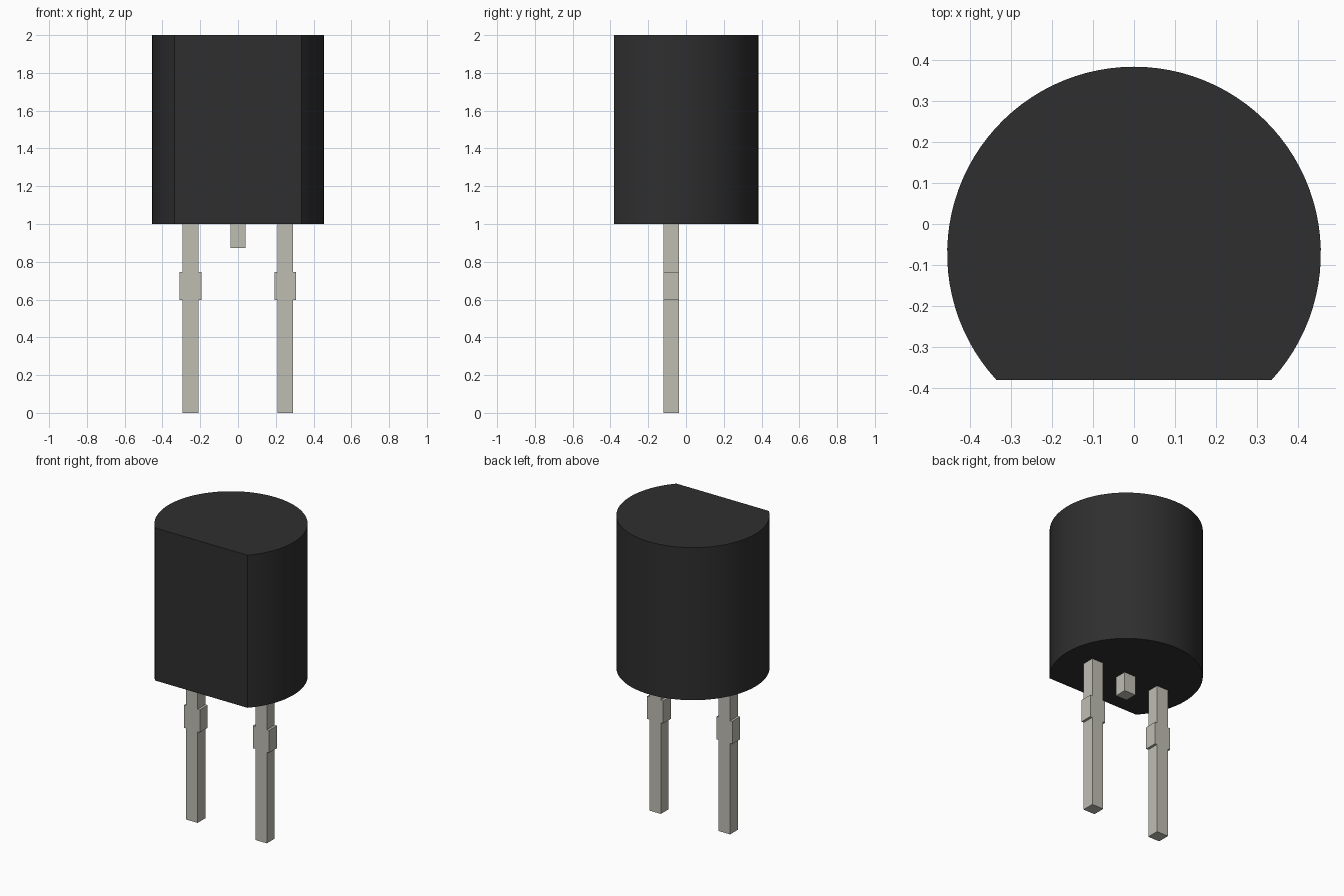
import bpy, bmesh, math

cube = bpy.data.objects.get("Cube")
if cube:
    bpy.data.objects.remove(cube, do_unlink=True)


def material(name, color, rough):
    m = bpy.data.materials.new(name)
    m.use_nodes = True
    m.diffuse_color = color
    bsdf = m.node_tree.nodes["Principled BSDF"]
    bsdf.inputs["Base Color"].default_value = color
    bsdf.inputs["Roughness"].default_value = rough
    return m


black = material("black plastic", (0.028, 0.028, 0.028, 1), 0.6)
metal = material("tinned metal", (0.52, 0.51, 0.45, 1), 0.5)


def prism(name, points, direction, mat):
    """Extrude a closed outline of 3D points along a direction."""
    bm = bmesh.new()
    face = bm.faces.new([bm.verts.new(p) for p in points])
    ext = bmesh.ops.extrude_face_region(bm, geom=[face])
    moved = [v for v in ext["geom"] if isinstance(v, bmesh.types.BMVert)]
    bmesh.ops.translate(bm, verts=moved, vec=direction)
    bmesh.ops.recalc_face_normals(bm, faces=bm.faces)
    mesh = bpy.data.meshes.new(name)
    bm.to_mesh(mesh)
    bm.free()
    mesh.materials.append(mat)
    obj = bpy.data.objects.new(name, mesh)
    bpy.context.collection.objects.link(obj)
    return obj


# Body: round column with a flat front
RADIUS, CENTRE_Y, FLAT_Y, STEPS = 0.455, -0.072, -0.38, 72
start = math.asin((FLAT_Y - CENTRE_Y) / RADIUS)
sweep = math.pi - 2 * start
angles = [start + sweep * i / STEPS for i in range(STEPS + 1)]
outline = [(RADIUS * math.cos(a), CENTRE_Y + RADIUS * math.sin(a), 1.0)
           for a in angles]
body = prism("body", outline, (0, 0, 1), black)
bpy.context.view_layer.objects.active = body
body.select_set(True)
bpy.ops.object.shade_smooth_by_angle(angle=math.radians(30))
body.select_set(False)

# Pins: flat silhouettes extruded front to back
PIN_FRONT, PIN_DEPTH = -0.118, 0.081


def pin(name, x, half_profile):
    right = [(x + w, PIN_FRONT, z) for w, z in half_profile]
    left = [(x - w, PIN_FRONT, z) for w, z in reversed(half_profile)]
    return prism(name, right + left, (0, PIN_DEPTH, 0), metal)


# Outer pins with a wider collar
HALF, COLLAR = 0.042, 0.058
collared = [(HALF, 0), (HALF, 0.597), (COLLAR, 0.597),
            (COLLAR, 0.745), (HALF, 0.745), (HALF, 1.0)]
pin("right_pin", -0.252, collared)
pin("left_pin", 0.25, collared)

# Short middle stub
pin("middle_pin", 0.0, [(0.041, 0.874), (0.041, 1.0)])
